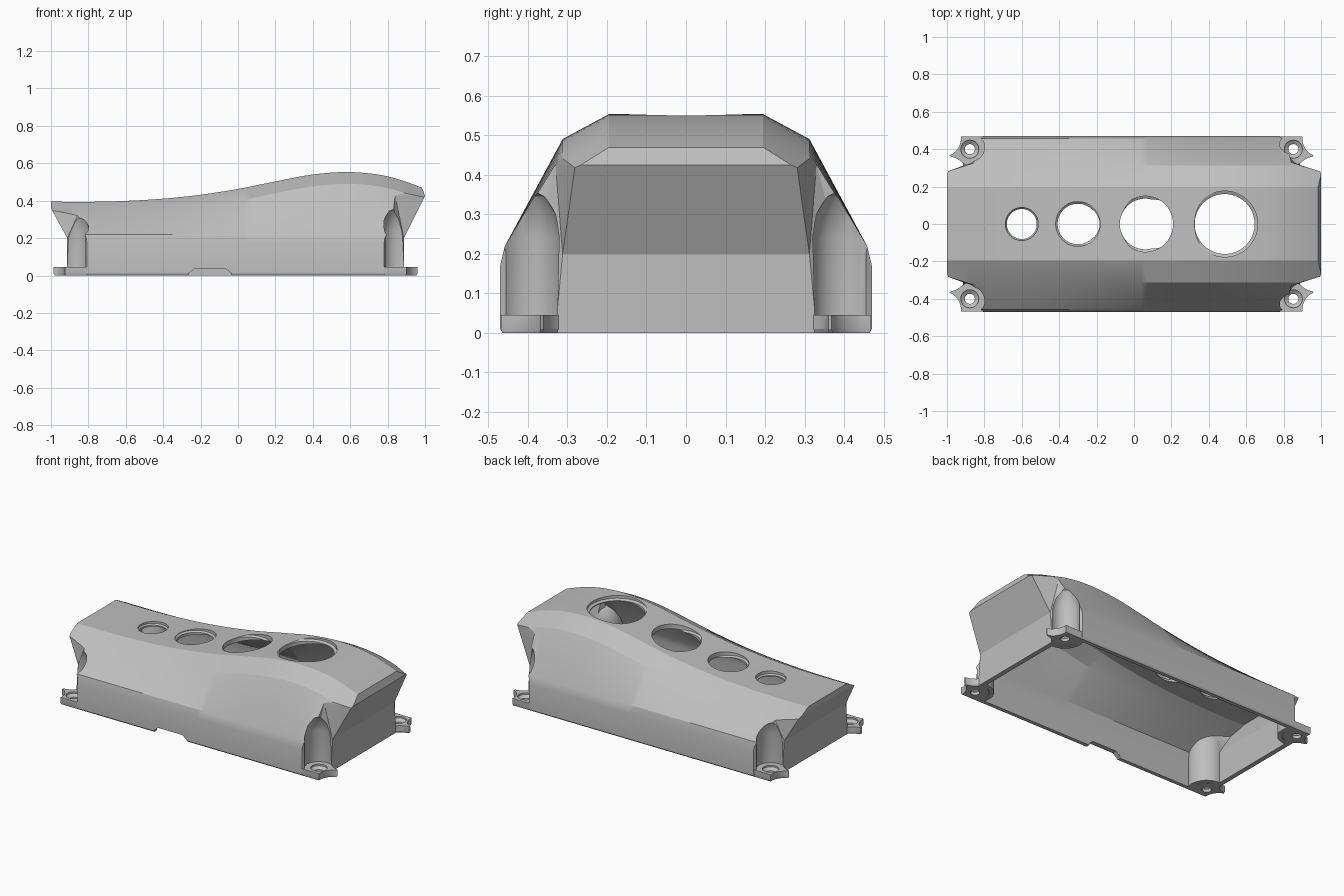
import bpy, bmesh, math
from math import sin, cos, pi

if "Cube" in bpy.data.objects:
    bpy.data.objects.remove(bpy.data.objects["Cube"])

GREY = (0.52, 0.52, 0.52, 1)
mat = bpy.data.materials.new("plain_grey")
mat.use_nodes = True
mat.diffuse_color = GREY
mat.node_tree.nodes["Principled BSDF"].inputs["Base Color"].default_value = GREY

BASE_X = -0.013            # the base sits slightly off the upper body
POST = (0.865, 0.40)       # screw position in one quadrant
WALL = 0.03
QUADRANTS = [(1, 1), (-1, 1), (-1, -1), (1, -1)]


def loft(name, rings):
    """Closed solid through rings that share a point count."""
    bm = bmesh.new()
    rows = [[bm.verts.new(p) for p in ring] for ring in rings]
    n = len(rows[0])
    for a, b in zip(rows, rows[1:]):
        for i in range(n):
            j = (i + 1) % n
            bm.faces.new((a[i], a[j], b[j], b[i]))
    bm.faces.new(rows[0])
    bm.faces.new(rows[-1])
    bmesh.ops.triangulate(bm, faces=[f for f in bm.faces if len(f.verts) == 4])
    bmesh.ops.recalc_face_normals(bm, faces=bm.faces)
    mesh = bpy.data.meshes.new(name)
    bm.to_mesh(mesh)
    bm.free()
    mesh.materials.append(mat)
    obj = bpy.data.objects.new(name, mesh)
    bpy.context.scene.collection.objects.link(obj)
    return obj


def turned(name, x, y, profile, steps=40):
    """Round solid from (radius, z) pairs."""
    return loft(name, [[(x + r * cos(2 * pi * i / steps), y + r * sin(2 * pi * i / steps), z)
                        for i in range(steps)] for r, z in profile])


def activate(obj):
    bpy.ops.object.select_all(action='DESELECT')
    obj.select_set(True)
    bpy.context.view_layer.objects.active = obj


def combine(target, cutter, op='DIFFERENCE'):
    cutter.hide_render = True
    mod = target.modifiers.new("cut", 'BOOLEAN')
    mod.operation, mod.object, mod.solver = op, cutter, 'EXACT'
    activate(target)
    bpy.ops.object.modifier_apply(modifier=mod.name)
    bpy.data.objects.remove(cutter)


# Height of the crest, every 0.2 along the length
CREST = [.397, .395, .394, .399, .411, .432, .463, .503, .54, .553, .53, .463, .37]


def crest(x):
    t = min(max((x + 1.2) / 0.2, 0), 11.999)
    i = int(t)
    f = t - i
    a, b, c, d = (CREST[min(max(k, 0), 12)] for k in (i - 1, i, i + 1, i + 2))
    return b + 0.5 * f * (c - a + f * (2 * a - 5 * b + 4 * c - d + f * (3 * (b - c) + d - a)))


def hull(name, d, bottom):
    """Faceted hood: a long section trimmed by a flared plan outline; d is the inset."""
    rings = []
    for k in range(61):
        x = -1.15 + 2.3 * k / 60
        z = crest(x)
        half = [(.464 - d, bottom), (.47 - d, bottom + .01), (.47 - d, .17), (.458 - d, .22),
                (.312 - d * .8, z - .063 - d * .7), (.195 - d * .4, z - d)]
        rings.append([(x, y, h) for y, h in half] + [(x, -y, h) for y, h in reversed(half)])
    body = loft(name, rings)

    # Plan outline levels: end corner, inner corner, side corner
    def outline(level):
        ring = []
        for sx, sy in QUADRANTS:
            tip = .425 if sx > 0 else .36
            low = [(.9, .34), (.843, .39), (.713, .6)]
            mid = [(.9, .312), (.843, .39), (.713, .6)]
            top = [(1, .28), (.84, .33), (.79, .6)]
            pts, z, shift = {0: (low, -.1, BASE_X), 1: (mid, .2, BASE_X),
                             2: (top, tip, 0), 3: (top, .7, 0)}[level]
            pts = [(x - d, y - d * .6 if y < .5 else y) for x, y in pts]
            if level == 3 and sx > 0:
                pts[0] = (.9 - d, pts[0][1])
            row = [(sx * x + shift, sy * y, z) for x, y in pts]
            ring += row if sx * sy > 0 else row[::-1]
        return ring
    combine(body, loft("outline_cutter", [outline(i) for i in range(4)]), 'INTERSECT')

    # Rounded screw channels at the corners
    for sx, sy in QUADRANTS:
        r = .083 + d * .9
        combine(body, turned("channel_cutter", sx * POST[0] + BASE_X, sy * POST[1],
                             [(r, -.2), (r, .24 + d), (r * .85, .3 + d),
                              (r * .55, .345 + d), (r * .15, .365 + d)]))
    return body


# Hollow hood
hood = hull("hood", 0, 0)
combine(hood, hull("cavity", WALL, -.05))

# Row of round openings growing toward the tall end
for x, r in [(-.6, .088), (-.3, .119), (.06, .149), (.485, .176)]:
    z = crest(x)
    combine(hood, turned("opening_cutter", x, 0,
                         [(r * .91, z - .2), (r * .91, z - .022), (r, z - .014), (r, z + .2)], 64))

# Cable notch in the front lower edge
notch = [(-.265, -.02), (-.265, .012), (-.235, .035), (-.065, .035), (-.035, .012), (-.035, -.02)]
combine(hood, loft("notch_cutter", [[(x, y, z) for x, z in notch] for y in (-.6, -.38)]))


# Corner feet with hollowed outer edges and countersunk screw holes
def hollow(p, q, c, steps=8):
    """Curve from p to q pulled toward c."""
    return [tuple((1 - t) ** 2 * a + 2 * t * (1 - t) * m + t * t * b
                  for a, m, b in zip(p, c, q))
            for t in (i / steps for i in range(steps + 1))]


foot = [(.775, .4), (.79, .468), (.913, .468)]
foot += hollow((.913, .445), (.973, .368), (.925, .385))
foot += hollow((.968, .36), (.885, .30), (.912, .35))
foot += [(.845, .315), (.80, .34)]
for sx, sy in QUADRANTS:
    name = ("back" if sy > 0 else "front") + ("_left" if sx > 0 else "_right") + "_foot"
    cx, cy = sx * POST[0] + BASE_X, sy * POST[1]

    def level(z, s):
        return [(cx + sx * (x - POST[0]) * s, cy + sy * (y - POST[1]) * s, z) for x, y in foot]
    obj = loft(name, [level(0, .94), level(.01, 1), level(.045, 1)])
    combine(obj, turned("screw_cutter", cx, cy,
                        [(.027, -.1), (.027, .02), (.048, .035), (.048, .1)]))

# Smooth curves, crisp folds
for obj in list(bpy.context.scene.collection.objects):
    if obj.type == 'MESH' and (obj.name == "hood" or obj.name.endswith("_foot")):
        activate(obj)
        bpy.ops.object.shade_smooth_by_angle(angle=math.radians(24))
